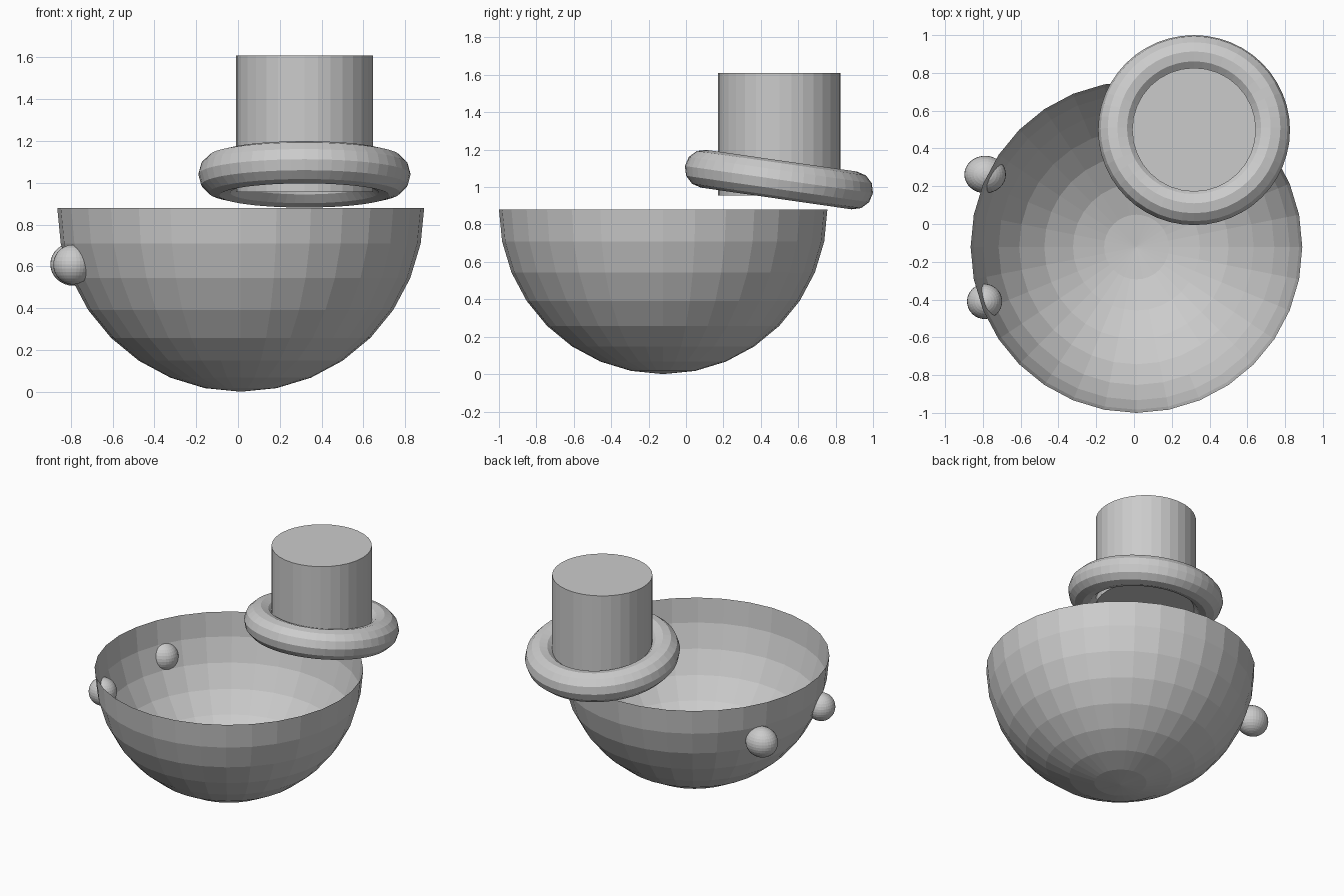
import bpy, bmesh, math
from mathutils import Matrix

if "Cube" in bpy.data.objects:
    bpy.data.objects.remove(bpy.data.objects["Cube"])


def finish(bm, name, loc, rot=(0, 0, 0)):
    mesh = bpy.data.meshes.new(name)
    bm.to_mesh(mesh)
    bm.free()
    ob = bpy.data.objects.new(name, mesh)
    ob.location = loc
    ob.rotation_euler = rot
    bpy.context.collection.objects.link(ob)
    return ob


def sphere(name, loc, size, half=False):
    bm = bmesh.new()
    bmesh.ops.create_uvsphere(bm, u_segments=32, v_segments=16, radius=1)
    if half:  # keep only the lower hemisphere, as an open shell
        upper = [v for v in bm.verts if v.co.z > 0.01]
        bmesh.ops.delete(bm, geom=upper, context='VERTS')
    bmesh.ops.scale(bm, vec=size, verts=bm.verts)
    return finish(bm, name, loc)


# Open hemispherical bowl
sphere("bowl", (0.013, -0.122, 0.88), (0.878, 0.878, 0.88), half=True)

# Two knobs set through the bowl wall
sphere("rear_knob", (-0.788, 0.262, 0.61), (0.110, 0.099, 0.103))
sphere("front_knob", (-0.791, -0.41, 0.608), (0.093, 0.093, 0.095))

# Hat crown: closed cylinder
bm = bmesh.new()
bmesh.ops.create_cone(bm, cap_ends=True, segments=32,
                      radius1=0.328, radius2=0.328, depth=0.653)
finish(bm, "hat_crown", (0.318, 0.499, 1.2825))

# Hat brim: tilted ring
bpy.ops.mesh.primitive_torus_add(
    major_segments=48, minor_segments=12, major_radius=0.406, minor_radius=0.102,
    location=(0.318, 0.497, 1.04), rotation=(math.radians(-8.2), 0, 0))
bpy.context.object.name = "hat_brim"
